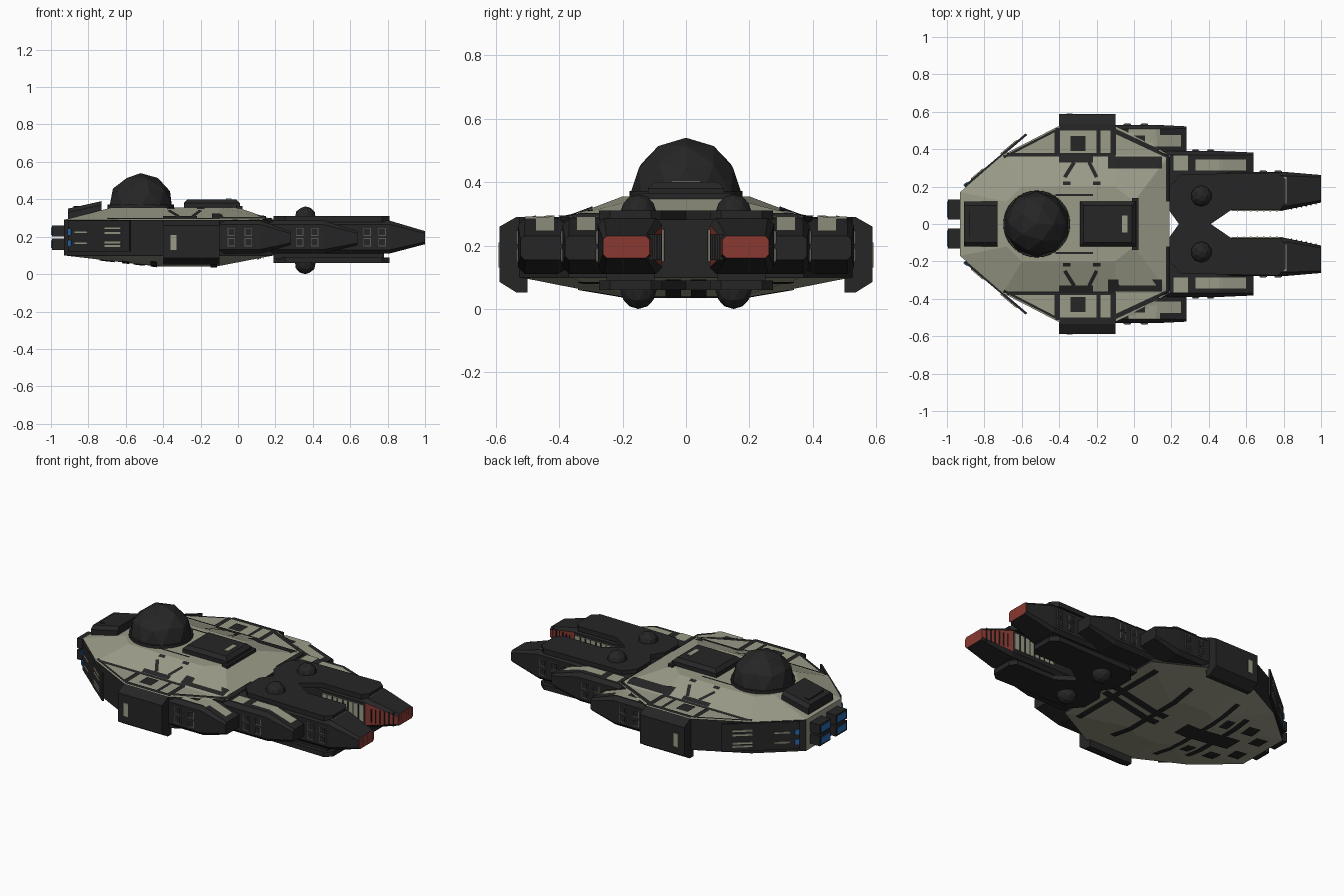
import bpy, bmesh, math
from mathutils import Vector
from mathutils.bvhtree import BVHTree

if "Cube" in bpy.data.objects:
    bpy.data.objects.remove(bpy.data.objects["Cube"])

def mat(name, *c):
    m = bpy.data.materials.new(name)
    m.diffuse_color = (*c, 1)
    m.use_nodes = True
    m.node_tree.nodes["Principled BSDF"].inputs["Base Color"].default_value = m.diffuse_color
    return m

BEIGE = mat("beige_hull", .33, .33, .25)
DARK = mat("dark_armour", .019, .019, .019)
GREY = mat("window_grey", .10, .10, .09)
RED = mat("red_grille", .25, .04, .03)
BLUE = mat("engine_blue", .02, .14, .45)

def finish(name, bm, mats, mirror=True, rule=None):
    bmesh.ops.remove_doubles(bm, verts=bm.verts, dist=1e-4)
    bmesh.ops.recalc_face_normals(bm, faces=bm.faces)
    bm.normal_update()
    if rule:
        for f in bm.faces:
            f.material_index = rule(f)
    me = bpy.data.meshes.new(name)
    bm.to_mesh(me)
    bm.free()
    ob = bpy.data.objects.new(name, me)
    bpy.context.collection.objects.link(ob)
    for m in mats if isinstance(mats, list) else [mats]:
        me.materials.append(m)
    if mirror:
        mod = ob.modifiers.new("Mirror", 'MIRROR')
        mod.use_axis = (False, True, False)
        mod.use_mirror_merge = False
    return ob

def loft(name, sections, mats, mirror=True, rule=None):
    """Skin equal-count 3D polygons and cap the ends."""
    bm = bmesh.new()
    rings = [[bm.verts.new(p) for p in s] for s in sections]
    n = len(rings[0])
    for a, b in zip(rings, rings[1:]):
        for i in range(n):
            bm.faces.new((a[i], a[(i + 1) % n], b[(i + 1) % n], b[i]))
    bm.faces.new(rings[0])
    bm.faces.new(rings[-1])
    return finish(name, bm, mats, mirror, rule)

def box(name, x0, x1, y0, y1, z0, z1, m, mirror=True, inset=0):
    def ring(z, d):
        return [(x0 + d, y0 + d, z), (x1 - d, y0 + d, z), (x1 - d, y1 - d, z), (x0 + d, y1 - d, z)]
    rings = [ring(z0, 0), ring(z1 - inset, 0)] + ([ring(z1, inset)] if inset else [])
    return loft(name, rings, m, mirror)

def slab(name, p0, p1, z0, z1, t, m):
    """Vertical plate between two plan points."""
    a, b = Vector(p0), Vector(p1)
    d = (b - a).normalized()
    n = Vector((-d.y, d.x)) * t / 2
    q = [a - n, b - n, b + n, a + n]
    return loft(name, [[(*v, z) for v in q] for z in (z0, z1)], m)

def ball(name, x, y, z, r, sub, mirror, floor=None):
    bm = bmesh.new()
    bmesh.ops.create_icosphere(bm, subdivisions=sub, radius=r)
    bmesh.ops.translate(bm, verts=bm.verts, vec=(x, y, z))
    if floor:
        bmesh.ops.bisect_plane(bm, geom=bm.verts[:] + bm.edges[:] + bm.faces[:], plane_co=(0, 0, floor),
                               plane_no=(0, 0, 1), clear_inner=True)
    return finish(name, bm, DARK, mirror)

# main hull: stacked outlines
def level(half, z):
    return [(x, y, z) for x, y in half] + [(x, -y, z) for x, y in reversed(half)]

outer = [(-.93, .17), (-.70, .37), (-.40, .525), (-.10, .525), (.19, .37)]
base = [(-.93, .17), (-.70, .37), (-.40, .37), (-.10, .37), (.19, .37)]
top = [(-.68, .12), (-.60, .20), (-.40, .20), (-.10, .20), (0, .12)]
under = [(-.42, .14), (-.40, .20), (-.34, .22), (-.20, .22), (-.12, .18)]
hull = loft("hull", [level(under, .04), level(outer, .10), level(outer, .29), level(base, .2905), level(top, .355)],
            [BEIGE, DARK], False, lambda f: int(abs(f.normal.z) < .1 and f.normal.x > -.9))

# three stepped pods each side, tapering forward
def section(x, y0, y1, z0, z1, c):
    return [(x, y0 + c, z0), (x, y1 - c, z0), (x, y1, z0 + c), (x, y1, z1 - c),
            (x, y1 - c, z1), (x, y0 + c, z1), (x, y0, z1 - c), (x, y0, z0 + c)]

bodies = [hull]
for name, y0, y1, xs in (("outer_pod", .28, .53, (-.12, .12, .28)), ("middle_pod", .20, .39, (.0, .46, .64))):
    bodies.append(loft(name, [section(xs[0], y0, y1, .11, .286, .022), section(xs[1], y0, y1, .11, .286, .022),
                              section(xs[2], y0, y1 - .008, .155, .23, .012)], DARK))
bodies.append(loft("prong", [section(.10, .08, .28, .11, .286, .02), section(.81, .075, .278, .11, .286, .02),
                             section(1, .115, .262, .16, .23, .012)], [DARK, RED],
                   rule=lambda f: int(f.calc_center_median().x > .88 and (f.normal.x > .9 or f.normal.y < -.8))))

# surface markings that follow the body below or above them
trees = []
for ob in bodies:
    bm = bmesh.new()
    bm.from_mesh(ob.data)
    trees.append(BVHTree.FromBMesh(bm))
    bm.free()

def strip(name, p0, p1, w, m=DARK, up=True):
    a, b = Vector(p0), Vector(p1)
    d = (b - a).normalized()
    n = Vector((-d.y, d.x)) * w
    s = 1 if up else -1
    bm = bmesh.new()
    nu, nv = max(2, int((b - a).length / .02)), max(2, int(w / .02))
    grid = []
    for i in range(nu + 1):
        row = []
        for j in range(nv + 1):
            p = a.lerp(b, i / nu) + n * (j / nv - .5)
            hits = [t.ray_cast(Vector((p.x, p.y, s)), Vector((0, 0, -s)))[0] for t in trees]
            zs = [h.z for h in hits if h]
            row.append(bm.verts.new((p.x, p.y, (max(zs) if up else min(zs)) + .005 * s)) if zs else None)
        grid.append(row)
    for i in range(nu):
        for j in range(nv):
            q = [grid[i][j], grid[i + 1][j], grid[i + 1][j + 1], grid[i][j + 1]]
            if all(q):
                bm.faces.new(q)
    finish(name, bm, m)

# deck frames and lines
for p0, p1, w in [((-.70, .362), (-.41, .512), .025), ((-.42, .512), (-.10, .512), .025), ((-.70, .37), (-.10, .37), .018),
                  ((-.41, .37), (-.41, .52), .03), ((-.19, .38), (-.19, .52), .02), ((-.11, .37), (-.11, .52), .03),
                  ((-.12, .505), (.18, .365), .025), ((-.34, .43), (-.26, .43), .08), ((-.14, .328), (.15, .328), .065),
                  ((-.40, .345), (-.22, .345), .03), ((-.37, .25), (-.32, .33), .02), ((-.24, .33), (-.20, .25), .02),
                  ((-.38, .218), (-.34, .218), .02), ((-.22, .218), (-.18, .218), .02), ((-.42, .155), (-.22, .155), .012),
                  ((.18, .12), (.18, .37), .02)]:
    strip("deck_line", p0, p1, w)
# pale pod tops
for p0, p1, w in [((-.03, .49), (.14, .49), .035), ((.06, .445), (.25, .445), .06), ((.21, .325), (.29, .325), .08),
                  ((.33, .315), (.60, .315), .06), ((.785, .18), (.815, .18), .14)]:
    strip("pale_patch", p0, p1, w, BEIGE)
# underside bars and squares
for p0, p1, w in [((.12, 0), (.12, .34), .035), ((-.13, 0), (-.13, .34), .035), ((-.20, .04), (.18, .04), .05),
                  ((-.45, 0), (-.45, .36), .035), ((-.72, .03), (-.34, .03), .06), ((-.60, 0), (-.60, .26), .04),
                  ((-.74, .17), (-.66, .17), .08), ((-.86, .09), (-.78, .09), .08), ((-.56, .17), (-.50, .17), .08)]:
    strip("belly_bar", p0, p1, w, up=False)

# forked armour plates above and below the prongs
fork = [(.24, 0), (.19, .07), (.19, .20), (.25, .265), (.77, .275), (.81, .24), (.81, .11), (.78, .075), (.52, .075), (.41, 0)]
for name, z0, z1 in (("upper_fork_plate", .28, .31), ("lower_fork_plate", .06, .09)):
    loft(name, [[(x, y, z) for x, y in fork] for z in (z0, z1)], DARK)
box("lower_fork_core", .19, .78, .10, .25, .08, .13, DARK)
ball("upper_turret", .36, .15, .305, .057, 2, True)
ball("lower_turret", .36, .15, .057, .057, 2, True)

# side shields
prof = [(.50, .29), (.535, .29), (.588, .26), (.588, .085), (.535, .052), (.50, .052)]
loft("side_shield", [[(x, y, z) for y, z in prof] for x in (-.40, -.10)], DARK)
box("shield_mark", -.36, -.33, .585, .591, .13, .21, BEIGE)

# slanted rear side panels with markings
A, B = Vector((-.905, .20)), Vector((-.575, .48))
out = Vector((-.28, .33)).normalized() * .009
slab("rear_side_panel", A, B, .12, .288, .012, DARK)
def mark(name, u0, u1, z0, z1, m):
    slab(name, A.lerp(B, u0) + out, A.lerp(B, u1) + out, z0, z1, .006, m)
for z in (.15, .21):
    mark("blue_light", .0, .06, z, z + .03, BLUE)
    mark("panel_dash", .12, .32, z + .01, z + .018, BEIGE)
for z in (.145, .165, .215, .24):
    mark("panel_bar", .60, .86, z, z + .01, BEIGE)

# windows on the pod sides
for y, xs in ((.53, (-.035, .055)), (.39, (.33, .41)), (.28, (.69, .77))):
    for x in xs:
        for z in (.17, .225):
            box("window_frame", x - .02, x + .02, y - .01, y + .004, z - .022, z + .022, GREY)
            box("window_pane", x - .016, x + .016, y - .01, y + .007, z - .016, z + .018, DARK)

# prong inner vents and tip grilles
box("inner_vent", .52, .80, .070, .08, .15, .25, BEIGE)
for i in range(7):
    box("vent_slat", .55 + i * .035, .557 + i * .035, .067, .08, .15, .25, DARK)
for i in range(8):
    y = .13 + i * .0165
    box("tip_slat", .99, 1, y, y + .004, .168, .222, DARK)
for i in range(6):
    x = .84 + i * .026
    y = .075 + (x - .81) * .21
    box("grille_slat", x, x + .006, y - .004, y + .01, .155, .235, DARK)

# top dome, hatches and rear block
ball("sensor_dome", -.52, 0, .365, .175, 2, False, .335)
bm = bmesh.new()
bmesh.ops.create_cone(bm, cap_ends=True, segments=32, radius1=.18, radius2=.178, depth=.04)
bmesh.ops.translate(bm, verts=bm.verts, vec=(-.52, 0, .352))
finish("dome_ring", bm, DARK, False)
box("forward_hatch", -.29, .01, -.12, .12, .33, .40, DARK, False, .02)
box("hatch_lip", -.01, .025, -.14, .14, .33, .365, DARK, False)
box("hatch_mark", -.065, -.035, -.045, .045, .398, .404, BEIGE, False)
loft("rear_block", [[(x, -.12, z0), (x, .12, z0), (x, .12, z1 - .02), (x, .10, z1), (x, -.10, z1), (x, -.12, z1 - .02)]
                    for x, z0, z1 in ((-.91, .285, .35), (-.73, .32, .39))], DARK, False)
box("rear_block_panel", -.88, -.78, -.07, .07, .34, .365, DARK, False)

# four engines
for z in (.13, .20):
    box("engine_block", -.995, -.92, .025, .13, z, z + .06, DARK)
    box("engine_glow", -1, -.99, .035, .12, z + .01, z + .05, BLUE)
